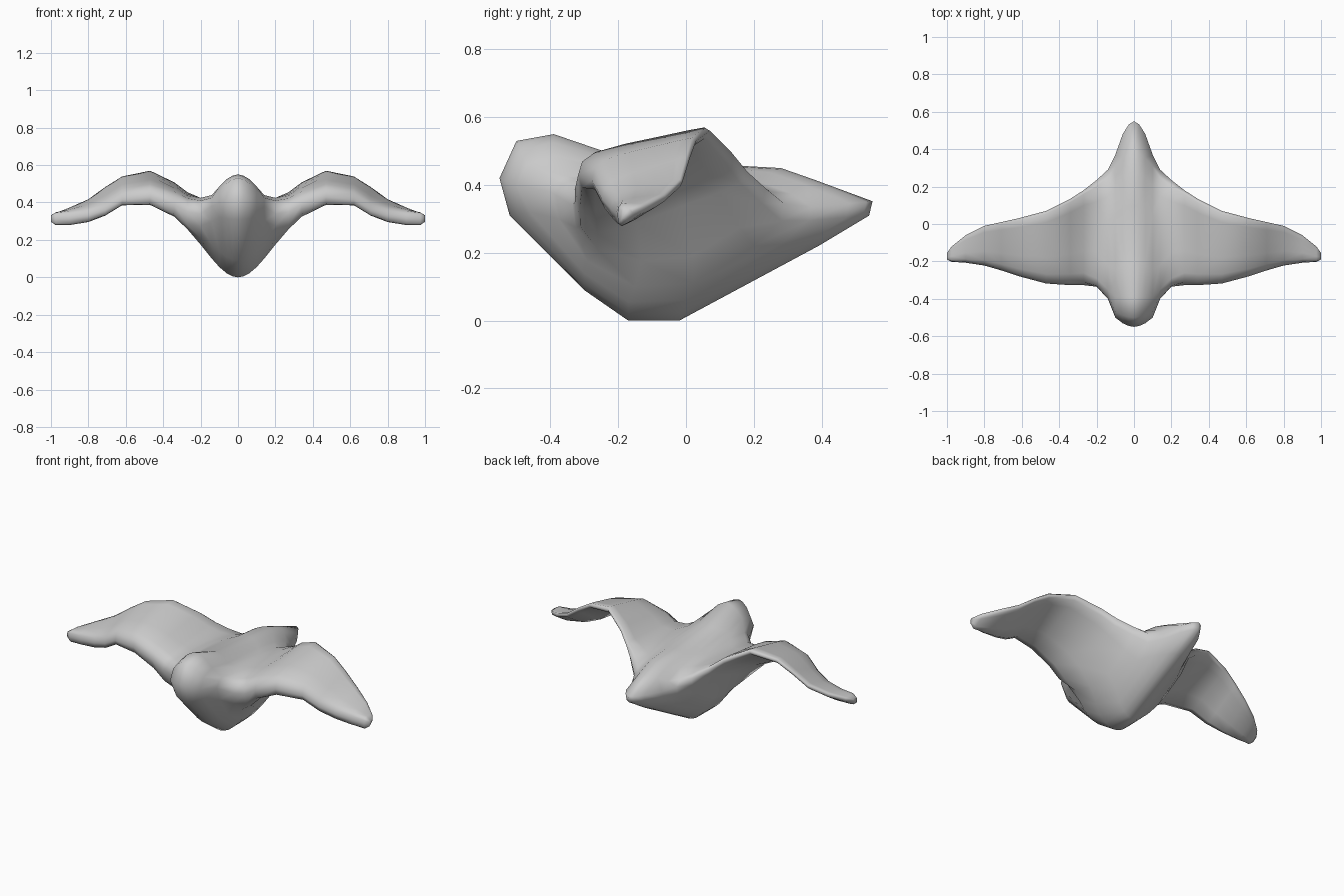
import bpy, bmesh

# Body slices at constant x: (y, z) loop from nose over the back to the tail, then under the belly
BODY = {
    0.00: [(-.55, .42), (-.50, .53), (-.39, .55), (-.20, .485), (.10, .46), (.28, .45), (.38, .415),
           (.55, .352), (.54, .31), (.39, .22), (-.02, 0), (-.17, 0), (-.30, .09), (-.52, .31)],
    0.10: [(-.50, .40), (-.47, .46), (-.39, .485), (-.25, .46), (.05, .44), (.20, .415), (.31, .375),
           (.37, .335), (.36, .295), (.28, .225), (.00, .06), (-.17, .055), (-.30, .14), (-.46, .32)],
    0.14: [(-.40, .38), (-.38, .41), (-.35, .425), (-.22, .44), (.00, .43), (.15, .412), (.25, .38),
           (.29, .345), (.28, .295), (.20, .22), (.02, .11), (-.15, .10), (-.29, .175), (-.375, .30)],
    0.20: [(-.335, .34), (-.33, .385), (-.29, .41), (-.15, .425), (.00, .425), (.12, .425), (.20, .415),
           (.235, .39), (.225, .345), (.16, .275), (.02, .19), (-.13, .175), (-.26, .21), (-.325, .275)],
}
# Wing slices: x, leading y, leading z, trailing y, trailing z, top thickness, bottom thickness
WING = [
    (.27, -.327, .350, .180, .440, .060, .105),
    (.34, -.327, .390, .135, .495, .055, .080),
    (.47, -.318, .430, .070, .560, .050, .060),
    (.62, -.278, .415, .030, .530, .045, .045),
    (.71, -.248, .360, .010, .475, .040, .045),
    (.80, -.222, .330, -.010, .410, .035, .045),
    (.90, -.207, .315, -.060, .365, .033, .042),
    (.975, -.202, .312, -.120, .335, .030, .036),
    (1.0, -.190, .314, -.155, .324, .015, .018),
]
FOIL = [(.03, .7), (.13, 1), (.36, .9), (.62, .65), (.84, .45), (.96, .3)]


def wing_slice(x, yf, zf, yr, zr, top, bottom):
    def at(u, off):
        return (x, yf + (yr - yf) * u, zf + (zr - zf) * u + off)
    return ([at(0, 0)] + [at(u, f * top) for u, f in FOIL] + [at(1, 0)]
            + [at(u, -f * bottom) for u, f in reversed(FOIL)])


slices = [[(x, y, z) for y, z in loop] for x, loop in BODY.items()]
# Extra slices rounding the head and tail between the centre and the cheek
for i, (x, t) in enumerate([(.028, .1), (.06, .38)]):
    slices.insert(1 + i, [(x, a[0] + (b[0] - a[0]) * t, a[1] + (b[1] - a[1]) * t)
                          for a, b in zip(BODY[0.00], BODY[0.10])])
slices += [wing_slice(*w) for w in WING]

# Skin one half, cap the wing tip
bm = bmesh.new()
rings = [[bm.verts.new(p) for p in s] for s in slices]
for a, b in zip(rings, rings[1:]):
    n = len(a)
    for i in range(n):
        j = (i + 1) % n
        bm.faces.new((a[i], a[j], b[j], b[i]))
bm.faces.new(rings[-1])
bmesh.ops.recalc_face_normals(bm, faces=bm.faces)
if sum(f.normal.x for f in bm.faces if len(f.verts) > 4) < 0:
    bmesh.ops.reverse_faces(bm, faces=bm.faces)
for f in bm.faces:
    f.smooth = True
mesh = bpy.data.meshes.new("bird_body")
bm.to_mesh(mesh)
bm.free()
bird = bpy.data.objects.new("bird_body", mesh)
bpy.context.collection.objects.link(bird)

# Mirror to the other side
mirror = bird.modifiers.new("mirror", 'MIRROR')
mirror.use_axis[0] = True
mirror.use_clip = True
